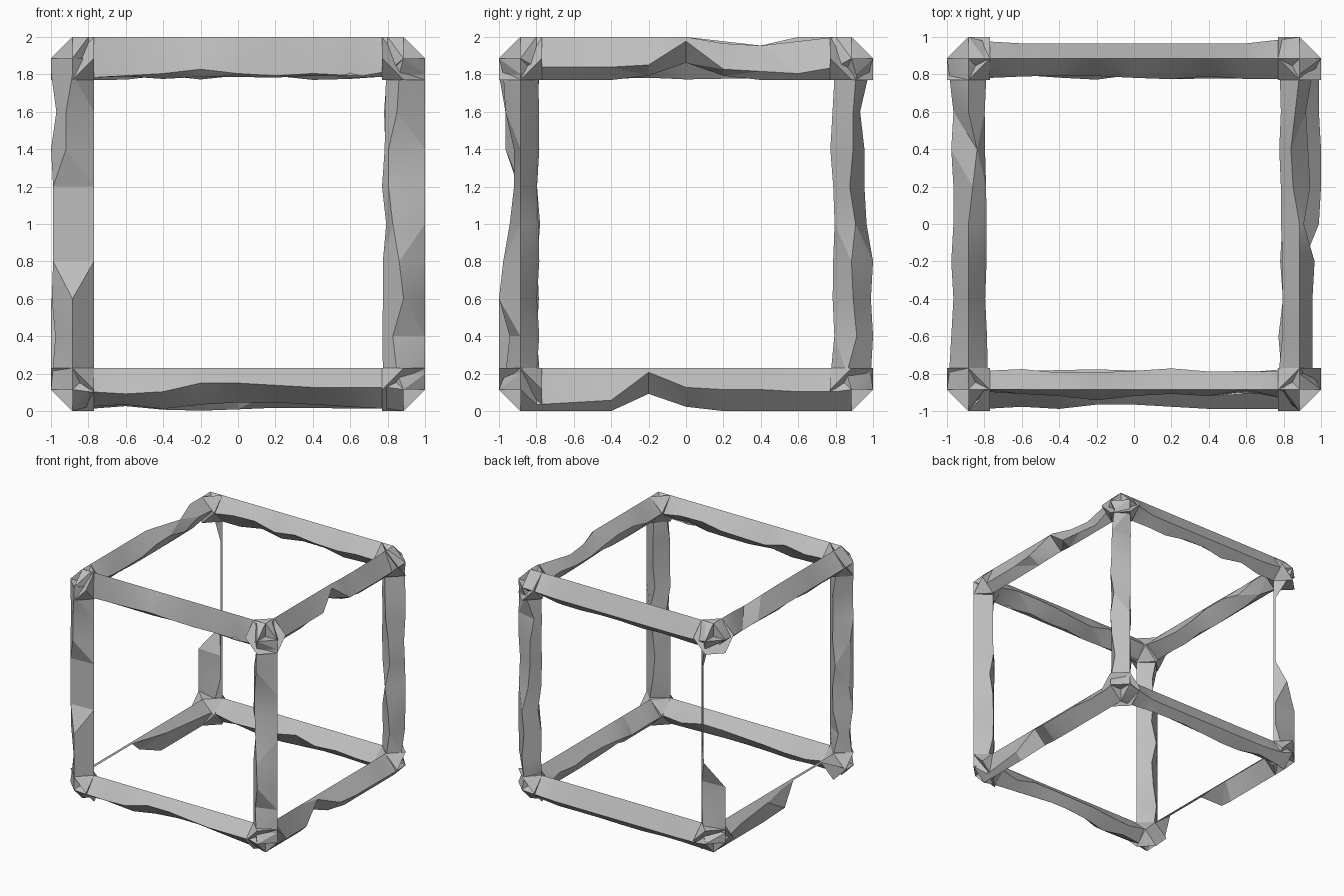
import bpy
import bmesh
import random
from mathutils import Vector

if "Cube" in bpy.data.objects:
    bpy.data.objects.remove(bpy.data.objects["Cube"])

random.seed(4)
CENTRE = 0.885
RADIUS = 0.115
STATIONS = [i / 5 for i in range(-4, 5)]
DIAMOND = [Vector((1, 0)), Vector((0, 1)), Vector((-1, 0)), Vector((0, -1))]
INTACT = [0] * 9

# Worn grey stone
stone = bpy.data.materials.new("stone_grey")
stone.use_nodes = True
grey = (0.52, 0.52, 0.52, 1)
stone.diffuse_color = grey
stone.node_tree.nodes["Principled BSDF"].inputs["Base Color"].default_value = grey


def finish(name, bm):
    bmesh.ops.translate(bm, verts=bm.verts, vec=(0, 0, 1))
    bmesh.ops.recalc_face_normals(bm, faces=bm.faces)
    mesh = bpy.data.meshes.new(name)
    bm.to_mesh(mesh)
    bm.free()
    mesh.materials.append(stone)
    obj = bpy.data.objects.new(name, mesh)
    bpy.context.collection.objects.link(obj)
    bpy.ops.object.select_all(action="DESELECT")
    obj.select_set(True)
    bpy.context.view_layer.objects.active = obj
    bpy.ops.object.shade_smooth_by_angle(angle=0.3)


def slide(edge, s):
    """Point on the diamond outline, s sides away from the given edge."""
    pos = (edge + s) % 4
    k = int(pos)
    return DIAMOND[k % 4].lerp(DIAMOND[(k + 1) % 4], pos - k)


def bar(name, axis, su, sv, chips):
    """Diamond beam; chips slide an edge round the outline, in tenths of a side.
    Edges: 0 outer first axis, 1 outer second axis, 2 and 3 the inner ones."""
    u, v = [i for i in range(3) if i != axis]
    bm = bmesh.new()
    rings = []
    for n, t in enumerate([-CENTRE] + STATIONS + [CENTRE]):
        ring = []
        for k in range(4):
            s = 0
            if abs(t) < CENTRE:
                s = chips[k][n - 1] / 10 if k in chips else random.uniform(-0.25, 0.25)
            p = slide(k, s)
            co = Vector((0, 0, 0))
            co[axis] = t
            co[u] = su * (CENTRE + RADIUS * p.x)
            co[v] = sv * (CENTRE + RADIUS * p.y)
            ring.append(bm.verts.new(co))
        rings.append(ring)
    for a, b in zip(rings, rings[1:]):
        for k in range(4):
            j = (k + 1) % 4
            bm.faces.new((a[k], a[j], b[j], b[k]))
    bm.faces.new(rings[0])
    bm.faces.new(rings[-1])
    bmesh.ops.triangulate(bm, faces=bm.faces, quad_method="SHORT_EDGE")
    finish(name, bm)


def corner(name, signs):
    """Rounded knob wrapped together with the ends of its three bars."""
    bm = bmesh.new()
    bmesh.ops.create_uvsphere(bm, u_segments=8, v_segments=4, radius=RADIUS)
    bmesh.ops.delete(bm, geom=bm.faces[:], context="FACES_KEEP_BOUNDARY")
    for axis in range(3):
        u, v = [i for i in range(3) if i != axis]
        for p in DIAMOND:
            co = Vector((0, 0, 0))
            co[axis] = -RADIUS * signs[axis]
            co[u], co[v] = RADIUS * p.x, RADIUS * p.y
            bm.verts.new(co)
    bmesh.ops.remove_doubles(bm, verts=bm.verts, dist=0.001)
    hull = bmesh.ops.convex_hull(bm, input=bm.verts)
    spare = [g for g in hull["geom_interior"] if isinstance(g, bmesh.types.BMVert)]
    bmesh.ops.delete(bm, geom=spare, context="VERTS")
    bmesh.ops.translate(bm, verts=bm.verts, vec=signs * CENTRE)
    finish(name, bm)


# Bars running left to right
bar("top_front_bar", 0, -1, 1, {
    0: [-9, -8, -7, -5, -7, -8, -7, -9, -6], 1: INTACT})
bar("bottom_front_bar", 0, -1, -1, {
    0: [1, 2, 1, -3, -3, -2, -1, -1, -1],
    1: [2, 3, 1, 3, 4, 4, 3, 2, 1], 3: INTACT})
bar("top_back_bar", 0, 1, 1, {0: [-2] + [-3] * 7 + [-1], 1: INTACT})
bar("bottom_back_bar", 0, 1, -1, {0: [2] + [3] * 7 + [1], 3: INTACT})

# Bars running front to back
bar("top_left_bar", 1, 1, 1, {
    0: [-4, -4, -4, -3, 8, -5, -6, -7, -4],
    1: [0, 0, 0, 0, 0, 3, 4, 2, 0],
    3: [0, 0, 0, -2, -8, -2, 0, 0, 0]})
bar("bottom_left_bar", 1, 1, -1, {
    0: [7, 6, 5, -8, -1, 0, 0, 1, 1],
    1: [0, 0, 0, 8, 2, 0, 0, 0, 0], 3: INTACT})
bar("top_right_bar", 1, -1, 1, {
    0: [-1, -2, -3, -2, -3, -3, -2, -3, -1],
    1: [0, 0, 0, 0, 0, 2, 4, 0, 0]})
bar("bottom_right_bar", 1, -1, -1, {
    0: [-9, -9, -9, -9, -8, -6, -5, -4, -2],
    1: [-10, -19, -19, -19, -6, 0, 0, 0, 0],
    2: [9, 9, 9, 9, 7, 5, 4, 3, 2],
    3: INTACT})

# Upright posts
bar("front_right_post", 2, -1, -1, {
    1: [0, 0, 0, -9, -9, -9, -3, -3, 0], 2: INTACT})
bar("front_left_post", 2, 1, -1, {0: INTACT, 1: [3, 5, 0, 2, 5, 7, 7, 3, 2]})
bar("back_left_post", 2, 1, 1, {1: [1, 0, 1, 0, 3, 4, 4, 6, 2]})
bar("back_right_post", 2, -1, 1, {
    0: [0, 0, 0, 13, 19, 19, 19, 19, 12],
    1: [6] + [9] * 7 + [6],
    2: INTACT,
    3: [-6] + [-9] * 7 + [-6]})

# Faceted corner knobs
for x, x_name in ((-1, "right"), (1, "left")):
    for y, y_name in ((-1, "front"), (1, "back")):
        for z, z_name in ((-1, "bottom"), (1, "top")):
            corner(f"{z_name}_{y_name}_{x_name}_corner", Vector((x, y, z)))
